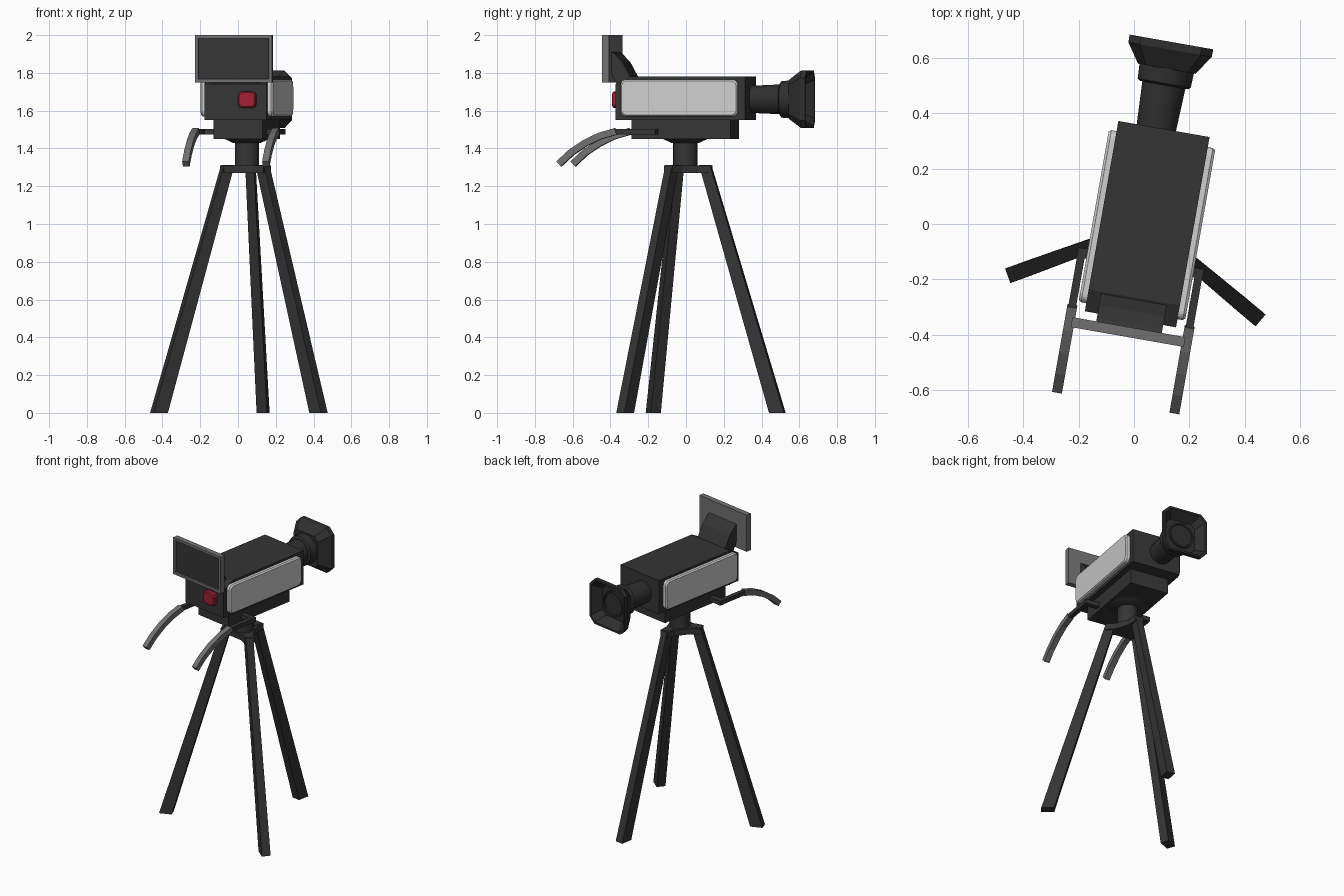
import bpy, bmesh
from math import sin, cos, pi, radians
from mathutils import Matrix, Vector

cube = bpy.data.objects.get("Cube")
if cube:
    bpy.data.objects.remove(cube)

# The whole rig is turned slightly about the tripod column
RIG = Matrix.Translation((0.047, -0.004, 0)) @ Matrix.Rotation(radians(-10), 4, 'Z')


def material(name, rgb):
    m = bpy.data.materials.new(name)
    m.use_nodes = True
    m.diffuse_color = (*rgb, 1)
    m.node_tree.nodes["Principled BSDF"].inputs["Base Color"].default_value = (*rgb, 1)
    return m


CHARCOAL = material("charcoal", (0.035, 0.035, 0.035))
BLACK = material("lens_black", (0.028, 0.028, 0.028))
GREY = material("mid_grey", (0.165, 0.165, 0.165))
LIGHT = material("light_grey", (0.62, 0.62, 0.62))
RED = material("record_red", (0.36, 0.015, 0.032))


def loft(name, rings, mat, smooth=False, end_mat=None):
    """Skin a list of equal-length point rings and cap both ends."""
    bm = bmesh.new()
    loops = [[bm.verts.new(p) for p in ring] for ring in rings]
    n = len(loops[0])
    for a, b in zip(loops, loops[1:]):
        for i in range(n):
            j = (i + 1) % n
            bm.faces.new((a[i], a[j], b[j], b[i]))
    bm.faces.new(loops[0][::-1])
    cap = bm.faces.new(loops[-1])
    if end_mat:
        cap.material_index = 1
    bmesh.ops.recalc_face_normals(bm, faces=bm.faces)
    mesh = bpy.data.meshes.new(name)
    bm.to_mesh(mesh)
    bm.free()
    mesh.materials.append(mat)
    if end_mat:
        mesh.materials.append(end_mat)
    ob = bpy.data.objects.new(name, mesh)
    bpy.context.collection.objects.link(ob)
    ob.matrix_world = RIG
    if smooth:
        bpy.ops.object.select_all(action='DESELECT')
        ob.select_set(True)
        bpy.context.view_layer.objects.active = ob
        bpy.ops.object.shade_smooth_by_angle(angle=radians(35))
    return ob


def box(name, lo, hi, mat):
    (x0, y0, z0), (x1, y1, z1) = lo, hi
    ring = [(x0, y0), (x1, y0), (x1, y1), (x0, y1)]
    return loft(name, [[(x, y, z) for x, y in ring] for z in (z0, z1)], mat)


def extrude_x(name, profile, x0, x1, mat):
    return loft(name, [[(x, y, z) for y, z in profile] for x in (x0, x1)], mat)


def circle(r, n=24):
    return [(r * cos(2 * pi * (i + 0.5) / n), r * sin(2 * pi * (i + 0.5) / n)) for i in range(n)]


def rounded_rect(hw, hh, r, steps):
    pts = []
    for k, (sx, sy) in enumerate([(1, 1), (-1, 1), (-1, -1), (1, -1)]):
        for s in range(steps + 1):
            a = (k + s / steps) * pi / 2
            pts.append((sx * (hw - r) + r * cos(a), sy * (hh - r) + r * sin(a)))
    return pts


# Camera body with sloped rear top edge, and base box
extrude_x("camera_body", [(-0.345, 1.55), (0.352, 1.55), (0.352, 1.78), (-0.265, 1.78),
                          (-0.345, 1.74)], -0.167, 0.167, CHARCOAL)
box("base_box", (-0.132, -0.266, 1.45), (0.132, 0.266, 1.55), CHARCOAL)

# Rounded side panels
for side, label in ((1, "left"), (-1, "right")):
    rings = [[(side * x, a, 1.667 + b) for a, b in rounded_rect(0.315 - d, 0.098 - d, 0.03, 5)]
             for x, d in ((0.16, 0), (0.186, 0), (0.195, 0.007))]
    loft(label + "_side_panel", rings, LIGHT)

# Record button on the rear
rings = [[(0.065 + a, y, 1.658 + b) for a, b in rounded_rect(0.047 - d, 0.043 - d, 0.02, 2)]
         for y, d in ((-0.34, 0), (-0.37, 0), (-0.376, 0.006))]
loft("record_button", rings, RED)

# Monitor with recessed screen, and its curved arm
rings = []
for y, d in ((-0.374, 0), (-0.41, 0), (-0.41, 0.017), (-0.402, 0.019)):
    w, h = 0.207 - d, 0.125 - d
    rings.append([(sx * w, y, 1.875 + sz * h) for sx, sz in ((-1, -1), (1, -1), (1, 1), (-1, 1))])
loft("monitor", rings, GREY, end_mat=CHARCOAL)
extrude_x("monitor_arm", [(-0.378, 1.912), (-0.362, 1.905), (-0.315, 1.855), (-0.272, 1.775),
                          (-0.345, 1.735), (-0.366, 1.775), (-0.378, 1.81)], -0.12, 0.12, CHARCOAL)

# Lens barrel, collar and square flared hood
LENS_X, LENS_Z = -0.028, 1.66


def lens_rings(shape, stations):
    return [[(LENS_X + a, y, LENS_Z + b) for a, b in shape(r)] for y, r in stations]


def hood_shape(r):
    return rounded_rect(r, r, r * 0.27, 1)


loft("lens_barrel", lens_rings(circle, [(0.34, 0.072), (0.52, 0.08)]), BLACK, True)
loft("lens_collar", lens_rings(circle, [(0.508, 0.088), (0.515, 0.098), (0.58, 0.101)]), BLACK, True)
loft("lens_hood", lens_rings(hood_shape, [(0.568, 0.105), (0.638, 0.153), (0.666, 0.153),
                                          (0.666, 0.14), (0.605, 0.1)]), BLACK)
loft("lens_glass", lens_rings(circle, [(0.6, 0.085), (0.618, 0.085), (0.618, 0.075),
                                       (0.611, 0.072)]), BLACK, True)

# Handles: bracket, arm and curved grip on each side
GRIP = [Vector(p) for p in ((-0.335, 1.49), (-0.42, 1.466), (-0.5, 1.428),
                            (-0.575, 1.378), (-0.64, 1.318))]
for side, label in ((1, "left"), (-1, "right")):
    x = side * 0.215
    xs = sorted((side * 0.12, side * 0.23))
    box(label + "_handle_bracket", (xs[0], -0.157, 1.473), (xs[1], -0.122, 1.503), CHARCOAL)
    box(label + "_handle_arm", (x - 0.014, -0.345, 1.474), (x + 0.014, -0.125, 1.502), CHARCOAL)
    rings = []
    for i, p in enumerate(GRIP):
        t = (GRIP[min(i + 1, len(GRIP) - 1)] - GRIP[max(i - 1, 0)]).normalized()
        nrm = Vector((-t.y, t.x)) * 0.018
        a, b = p + nrm, p - nrm
        rings.append([(x - 0.018, *a), (x + 0.018, *a), (x + 0.018, *b), (x - 0.018, *b)])
    loft(label + "_grip", rings, GREY)

# Tripod column with flared mount
rings = [[(a, b, z) for a, b in circle(r)] for z, r in ((1.28, 0.064), (1.43, 0.064),
                                                       (1.43, 0.075), (1.452, 0.122))]
loft("tripod_column", rings, CHARCOAL, True)

# Three-armed hub with scooped sides
outline = []
for k in range(3):
    spin = Matrix.Rotation(radians(90 + 120 * k), 2)
    for p in ((0.075, -0.04), (0.14, -0.03), (0.14, 0.03), (0.075, 0.04)):
        outline.append(spin @ Vector(p))
loft("tripod_hub", [[(p.x, p.y, z) for p in outline] for z in (1.27, 1.31)], CHARCOAL)

# Three splayed legs
for k, label in enumerate(("back", "right", "left")):
    spin = Matrix.Rotation(radians(90 + 120 * k), 3, 'Z')
    rings = []
    for z, r0, r1, w in ((0, 0.455, 0.535, 0.028), (1.312, 0.078, 0.137, 0.023)):
        rings.append([spin @ Vector(p) for p in ((r0, -w, z), (r1, -w, z), (r1, w, z), (r0, w, z))])
    loft(label + "_tripod_leg", rings, CHARCOAL)
